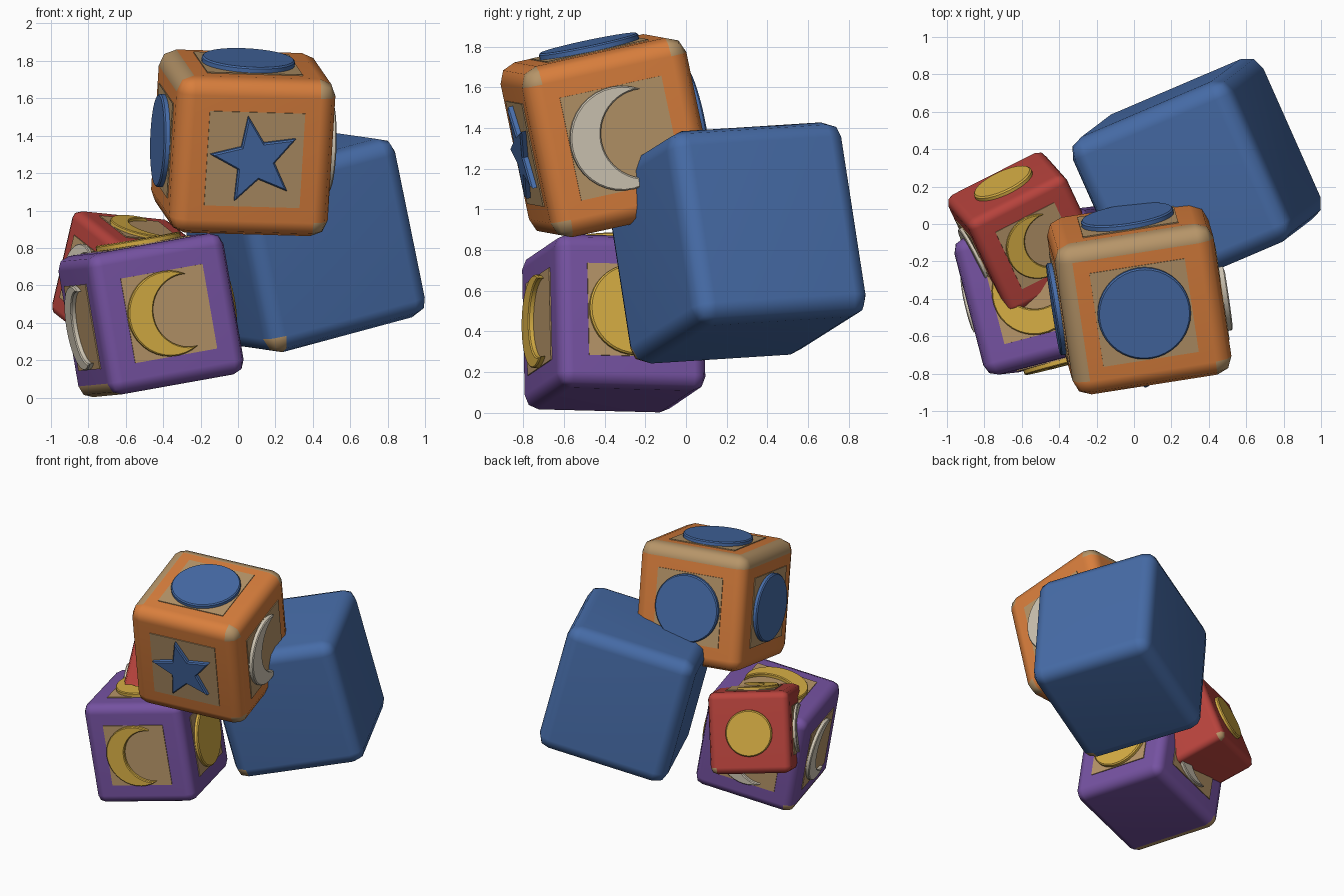
import bpy, bmesh
from math import sin, cos, pi, radians, atan2
from mathutils import Matrix, Vector

if "Cube" in bpy.data.objects:
    bpy.data.objects.remove(bpy.data.objects["Cube"])


def material(name, rgb):
    m = bpy.data.materials.new(name)
    m.use_nodes = True
    m.diffuse_color = (*rgb, 1)
    m.node_tree.nodes["Principled BSDF"].inputs["Base Color"].default_value = (*rgb, 1)
    return m


MATS = {
    "blue": material("blue", (.062, .15, .39)),
    "orange": material("orange", (.69, .21, .046)),
    "purple": material("purple", (.18, .085, .36)),
    "red": material("red", (.47, .055, .045)),
    "yellow": material("yellow", (.67, .42, .058)),
    "tan": material("tan wood", (.47, .30, .14)),
    "cream": material("cream", (.63, .57, .46)),
}


def add_object(name, bm, colours, matrix, angle):
    mesh = bpy.data.meshes.new(name)
    bm.to_mesh(mesh)
    bm.free()
    for c in colours:
        mesh.materials.append(MATS[c])
    ob = bpy.data.objects.new(name, mesh)
    bpy.context.collection.objects.link(ob)
    ob.matrix_world = matrix
    bpy.ops.object.select_all(action="DESELECT")
    ob.select_set(True)
    bpy.context.view_layer.objects.active = ob
    bpy.ops.object.shade_smooth_by_angle(angle=radians(angle))
    return ob


# Outlines of the raised shapes, unit radius
def square():
    return [(-1, -1), (1, -1), (1, 1), (-1, 1)]


def circle():
    return [(cos(2 * pi * i / 40), sin(2 * pi * i / 40)) for i in range(40)]


def star():
    return [((1, .43)[i % 2] * cos(pi / 2 + pi * i / 5),
             (1, .43)[i % 2] * sin(pi / 2 + pi * i / 5)) for i in range(10)]


def moon():
    n, tip, h, r = 24, radians(58), .452, .852
    outer = [tip + (2 * pi - 2 * tip) * i / n for i in range(n + 1)]
    a = atan2(sin(tip), cos(tip) - h)
    inner = [2 * pi - a + (2 * a - 2 * pi) * i / n for i in range(1, n)]
    return ([(cos(t), sin(t)) for t in outer]
            + [(h + r * cos(t), r * sin(t)) for t in inner])


# Right and up directions on each face of a block
FACES = {
    "front": ((1, 0, 0), (0, 0, 1)),
    "right": ((0, 1, 0), (0, 0, 1)),
    "back": ((-1, 0, 0), (0, 0, 1)),
    "left": ((0, -1, 0), (0, 0, 1)),
    "top": ((1, 0, 0), (0, 1, 0)),
}


def raised_shape(name, outline, radius, depth, colour, frame, half, face, turn=0):
    right, up = (Vector(v) for v in FACES[face])
    out = right.cross(up)
    local = Matrix((right, up, out)).transposed().to_4x4()
    local.translation = out * half
    bm = bmesh.new()
    base = bm.faces.new([bm.verts.new((x * radius, y * radius, -.01)) for x, y in outline])
    cap = bmesh.ops.extrude_face_region(bm, geom=[base], use_keep_orig=True)["geom"]
    verts = [g for g in cap if isinstance(g, bmesh.types.BMVert)]
    bmesh.ops.translate(bm, verts=verts, vec=(0, 0, depth + .01))
    bmesh.ops.recalc_face_normals(bm, faces=bm.faces)
    if depth > .01:
        rim = [g for g in cap if isinstance(g, bmesh.types.BMEdge)]
        bmesh.ops.bevel(bm, geom=rim, offset=.008, segments=1, affect="EDGES",
                        clamp_overlap=True)
    turned = Matrix.Rotation(radians(turn), 4, "Z")
    add_object(name, bm, [colour], frame @ local @ turned, 30)


def block(colour, centre, right, back, size, bevel, worn=(), shapes=()):
    # Orthonormal frame from the approximate right and back directions
    right = Vector(right).normalized()
    up = right.cross(Vector(back)).normalized()
    frame = Matrix((right, up.cross(right), up)).transposed().to_4x4()
    frame.translation = centre
    half = [s / 2 for s in size]
    bm = bmesh.new()
    bmesh.ops.create_cube(bm, size=1)
    bmesh.ops.scale(bm, verts=bm.verts, vec=size)
    bmesh.ops.bevel(bm, geom=bm.edges[:], offset=bevel, segments=2, profile=.5,
                    affect="EDGES")
    # Worn edges and corners show the bare wood
    for f in bm.faces:
        c = f.calc_center_median()
        zone = tuple((v > h - bevel + .001) - (v < bevel - h - .001)
                     for v, h in zip(c, half))
        f.material_index = int(zone in worn)
    ob = add_object(colour + "_block", bm, [colour, "tan"], frame, 50)
    ob.modifiers.new("flat sides", "WEIGHTED_NORMAL").keep_sharp = True
    # Bare wood panels with raised shapes
    for face, kind, outline, radius, paint, turn, panel in shapes:
        label = f"{colour}_block_{face}_"
        reach = half["xyz".index("y" if face in ("front", "back") else
                                 "z" if face == "top" else "x")]
        if panel:
            raised_shape(label + "panel", square(), size[0] * .3, .006, "tan",
                         frame, reach, face)
        raised_shape(label + kind, outline, size[0] * radius, size[0] * .042, paint,
                     frame, reach, face, turn)


block("blue", (.335, .245, .835), (.89, .38, .24), (-.405, .911, .058),
      (.965, .94, .985), .095, worn=[(-1, -1, -1)])

block("orange", (.028, -.385, 1.362), (.987, .155, -.028), (-.146, .966, .212),
      (.86, .835, .86), .09,
      worn=[(0, 1, 1), (-1, 1, 1), (1, 1, 1), (-1, 0, 1), (1, -1, 1), (1, -1, -1)],
      shapes=[("front", "star", star(), .285, "blue", 12, True),
              ("right", "moon", moon(), .3, "cream", 0, True),
              ("back", "disc", circle(), .29, "blue", 0, True),
              ("left", "disc", circle(), .29, "blue", 0, True),
              ("top", "disc", circle(), .29, "blue", 0, True)])

block("purple", (-.465, -.355, .44), (.95, .25, .17), (-.25, .965, -.024),
      (.765, .755, .765), .07,
      worn=[(-1, 0, -1), (-1, 1, -1)],
      shapes=[("front", "moon", moon(), .3, "yellow", 0, True),
              ("right", "disc", circle(), .295, "yellow", 0, True),
              ("back", "moon", moon(), .3, "cream", 0, True),
              ("left", "moon", moon(), .3, "cream", 0, True),
              ("top", "moon", moon(), .3, "yellow", 75, True)])

block("red", (-.578, -.043, .618), (.89, .45, -.09), (-.43, .84, .32),
      (.59, .585, .59), .05,
      worn=[(1, 1, -1)],
      shapes=[("back", "disc", circle(), .285, "yellow", 0, False),
              ("left", "moon", moon(), .3, "cream", 0, True),
              ("top", "moon", moon(), .3, "yellow", 0, True)])
